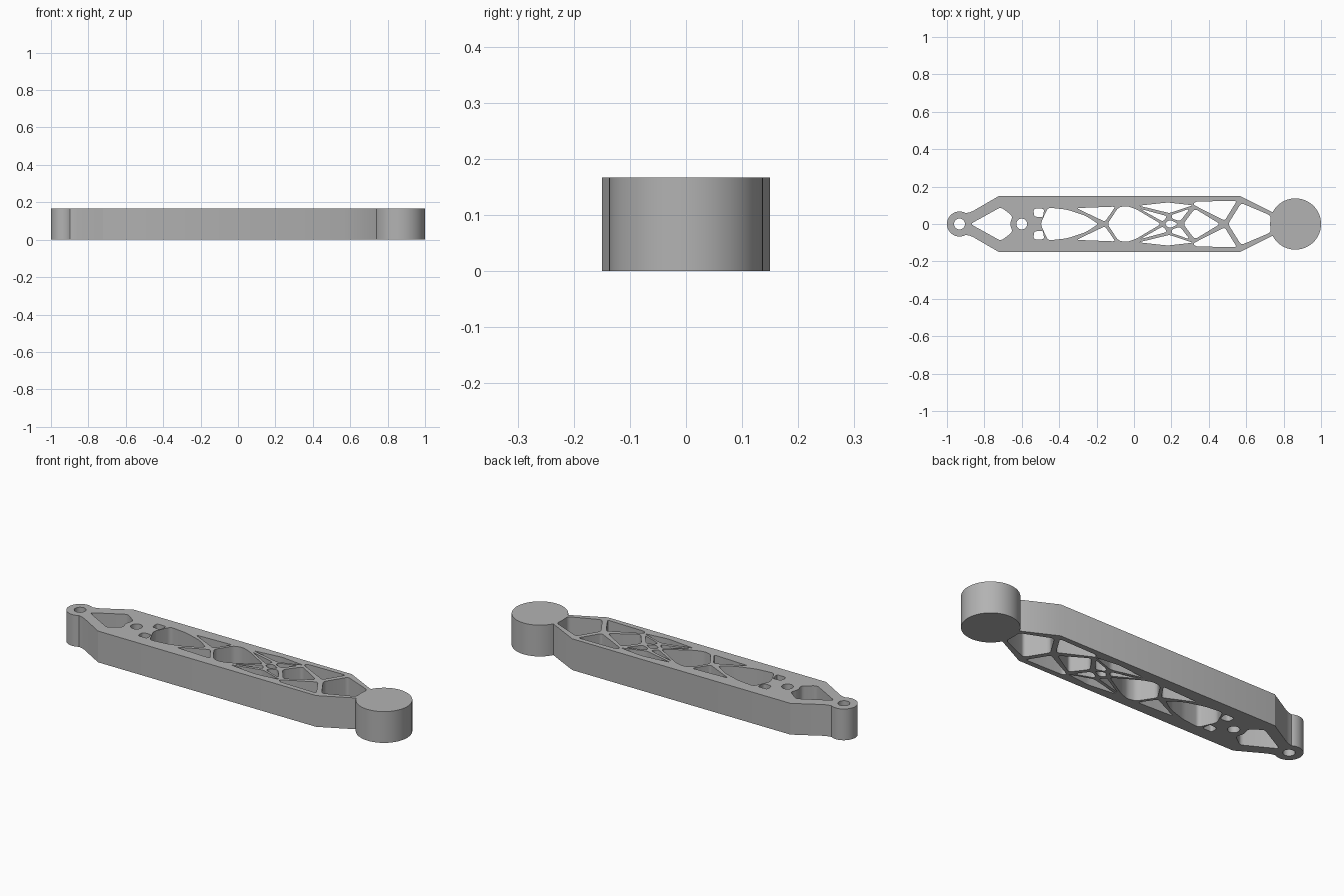
import bpy, bmesh, math
from mathutils import Vector

HEIGHT = 0.167

cube = bpy.data.objects.get("Cube")
if cube:
    bpy.data.objects.remove(cube, do_unlink=True)

grey = bpy.data.materials.new("plain grey")
grey.use_nodes = True
colour = (0.45, 0.45, 0.45, 1)
grey.diffuse_color = colour
grey.node_tree.nodes["Principled BSDF"].inputs["Base Color"].default_value = colour


def arc(cx, radius, start, end, steps):
    """Points on an arc centred on the long axis, angles in degrees."""
    angles = [math.radians(start + (end - start) * i / steps) for i in range(steps + 1)]
    return [(cx + radius * math.cos(a), radius * math.sin(a)) for a in angles]


def flip(points):
    return [(x, -y) for x, y in reversed(points)]


def symmetric(half):
    """Close a half profile that starts and ends on the long axis."""
    return half + flip([p for p in half if p[1] > 0])


def rounded(points, radius, steps=4):
    """Soften every corner of a closed polygon."""
    pts = [Vector(p) for p in points]
    result = []
    for i, corner in enumerate(pts):
        before, after = pts[i - 1] - corner, pts[(i + 1) % len(pts)] - corner
        a = corner + before.normalized() * min(radius, before.length * 0.45)
        b = corner + after.normalized() * min(radius, after.length * 0.45)
        for s in range(steps + 1):
            t = s / steps
            result.append(a * (1 - t) ** 2 + corner * (2 * t * (1 - t)) + b * t ** 2)
    return result


# Outer contour: pivot eye, tapered arm and solid round end
shoulder = [(-0.88, 0.062), (-0.86, 0.07), (-0.722, 0.15), (0.567, 0.15)]
outline = (arc(-0.933, 0.067, 300, 60, 32) + shoulder
           + arc(0.863, 0.137, 153, -153, 64) + flip(shoulder))

# Windows lying across the long axis, upper half only
centre_windows = [
    [(-0.875, 0), (-0.712, 0.09), (-0.648, 0.042), (-0.665, 0)],
    [(-0.5, 0), (-0.46, 0.088), (-0.36, 0.077), (-0.26, 0.045), (-0.19, 0)],
    [(-0.142, 0), (-0.085, 0.088), (-0.04, 0.097), (0.01, 0.08), (0.145, 0)],
    [(0.162, 0), (0.19, 0.024), (0.238, 0)],
    [(0.263, 0), (0.325, 0.082), (0.46, 0)],
    [(0.503, 0), (0.573, 0.112), (0.732, 0.045), (0.727, 0)],
]
# Windows repeated on both sides of the axis
side_windows = [
    [(-0.537, 0.082), (-0.48, 0.082), (-0.487, 0.035), (-0.535, 0.04)],
    [(-0.308, 0.085), (-0.1, 0.093), (-0.155, 0.012)],
    [(0.03, 0.082), (0.178, 0.042), (0.155, 0.012)],
    [(0.025, 0.098), (0.18, 0.115), (0.315, 0.1), (0.19, 0.058)],
    [(0.2, 0.048), (0.298, 0.082), (0.247, 0.015), (0.205, 0.028)],
    [(0.315, 0.104), (0.33, 0.12), (0.55, 0.124), (0.485, 0.018)],
]
contours = [outline]
contours += [rounded(symmetric(w), 0.018) for w in centre_windows]
for window in side_windows:
    contours += [rounded(window, 0.014), rounded(flip(window), 0.014)]
# Round bores for the pivot eye and the bolt
contours += [arc(x, 0.029, 0, 348.75, 31) for x in (-0.933, -0.6)]

# Filled flat curve extruded to the plate thickness
curve = bpy.data.curves.new("arm_profile", "CURVE")
curve.dimensions = "2D"
curve.fill_mode = "BOTH"
curve.extrude = HEIGHT / 2
for contour in contours:
    spline = curve.splines.new("POLY")
    spline.points.add(len(contour) - 1)
    for point, (x, y) in zip(spline.points, contour):
        point.co = (x, y, 0, 1)
    spline.use_cyclic_u = True
profile = bpy.data.objects.new("arm_profile", curve)
bpy.context.collection.objects.link(profile)
bpy.context.view_layer.update()
evaluated = profile.evaluated_get(bpy.context.evaluated_depsgraph_get())
mesh = bpy.data.meshes.new_from_object(evaluated)
bpy.data.objects.remove(profile, do_unlink=True)

# Weld caps to walls and stand the part on the ground
bm = bmesh.new()
bm.from_mesh(mesh)
bmesh.ops.remove_doubles(bm, verts=bm.verts, dist=0.0001)
bmesh.ops.translate(bm, verts=bm.verts, vec=(0, 0, HEIGHT / 2))
bmesh.ops.recalc_face_normals(bm, faces=bm.faces)
bm.to_mesh(mesh)
bm.free()
mesh.materials.clear()
mesh.materials.append(grey)
arm = bpy.data.objects.new("lattice_link_arm", mesh)
bpy.context.collection.objects.link(arm)
bpy.context.view_layer.objects.active = arm
arm.select_set(True)
bpy.ops.object.shade_smooth_by_angle(angle=math.radians(30))
